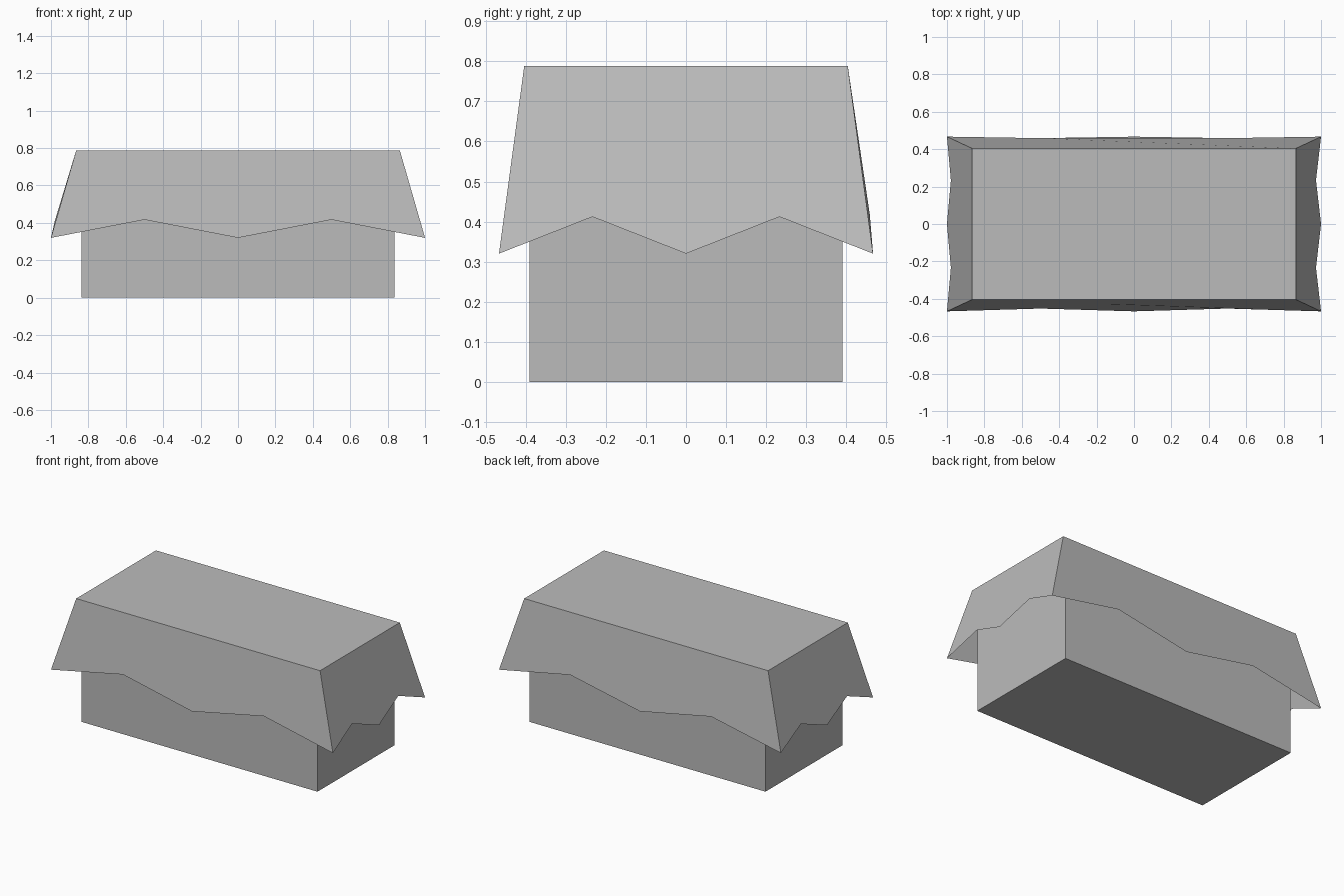
import bpy, bmesh
from mathutils import Vector

if "Cube" in bpy.data.objects:
    bpy.data.objects.remove(bpy.data.objects["Cube"])

GREY = (0.5, 0.5, 0.5, 1)
grey = bpy.data.materials.new("plain grey")
grey.use_nodes = True
grey.diffuse_color = GREY
grey.node_tree.nodes["Principled BSDF"].inputs["Base Color"].default_value = GREY


def finish(name, bm):
    mesh = bpy.data.meshes.new(name)
    bm.to_mesh(mesh)
    bm.free()
    mesh.materials.append(grey)
    obj = bpy.data.objects.new(name, mesh)
    bpy.context.collection.objects.link(obj)


# Table body: a plain box reaching just under the cloth
bm = bmesh.new()
bmesh.ops.create_cube(bm, size=1)
for v in bm.verts:
    v.co = (v.co.x * 1.676, v.co.y * 0.782, (v.co.z + 0.5) * 0.775)
finish("table_body", bm)

# Cloth: flat top with four flared flaps, each with a zigzag hem
TOP, HEM = 0.788, 0.32
corners = [(-1, -1), (1, -1), (1, 1), (-1, 1)]
# height of the raised hem points and their outward push: front, right, back, left
raised = [(0.417, 0.015), (0.412, 0.027), (0.417, 0.008), (0.412, 0.021)]

bm = bmesh.new()
top = [bm.verts.new((0.865 * x, 0.404 * y, TOP)) for x, y in corners]
low = [bm.verts.new((x, 0.467 * y, HEM)) for x, y in corners]
bm.faces.new(top)
for i, (height, inset) in enumerate(raised):
    j = (i + 1) % 4
    a, b = low[i].co, low[j].co
    inward = -(a + b) / 2
    inward.z = 0
    inward.normalize()
    hem = []
    for t in (0.25, 0.5, 0.75):
        p = a.lerp(b, t)
        if t != 0.5:
            p = Vector((p.x, p.y, height)) + inward * inset
        hem.append(bm.verts.new(p))
    bm.faces.new([top[j], top[i], low[i], *hem, low[j]])
bmesh.ops.recalc_face_normals(bm, faces=bm.faces)
finish("draped_cloth", bm)
